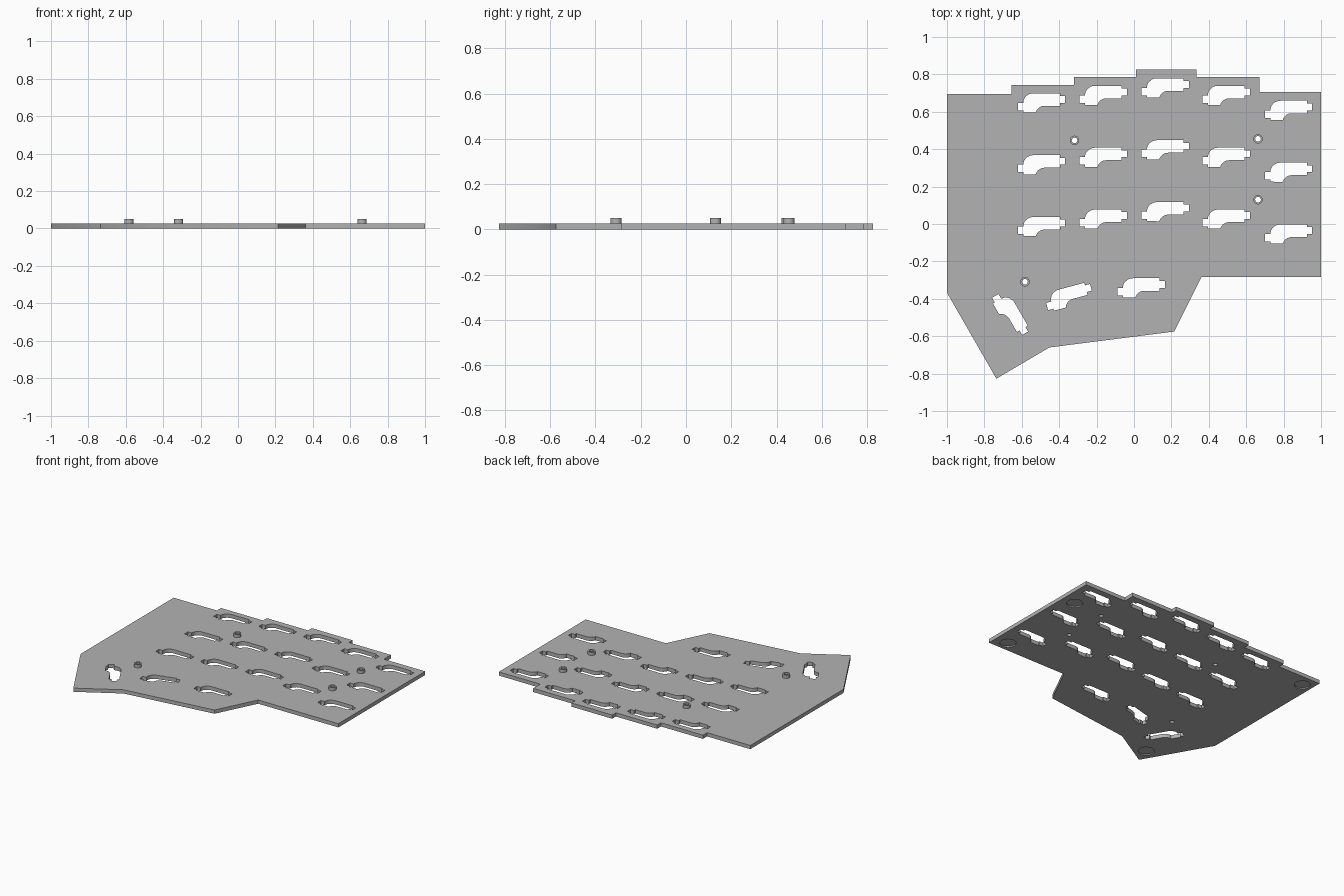
import bpy, bmesh, math
from mathutils import Matrix, Vector

cube = bpy.data.objects.get("Cube")
if cube:
    bpy.data.objects.remove(cube)

THICK, TOP = 0.027, 0.05

grey = bpy.data.materials.new("light_grey")
grey.use_nodes = True
grey.diffuse_color = (0.45, 0.45, 0.45, 1)
bsdf = next(n for n in grey.node_tree.nodes if n.type == 'BSDF_PRINCIPLED')
bsdf.inputs["Base Color"].default_value = grey.diffuse_color


def add_prism(bm, points, z0, z1):
    """Extrude a flat outline from z0 to z1."""
    face = bm.faces.new([bm.verts.new((x, y, z0)) for x, y in points])
    new = bmesh.ops.extrude_face_region(bm, geom=[face])["geom"]
    verts = [v for v in new if isinstance(v, bmesh.types.BMVert)]
    bmesh.ops.translate(bm, verts=verts, vec=(0, 0, z1 - z0))


def make_object(name, bm):
    bmesh.ops.recalc_face_normals(bm, faces=bm.faces[:])
    mesh = bpy.data.meshes.new(name)
    bm.to_mesh(mesh)
    bm.free()
    mesh.materials.append(grey)
    obj = bpy.data.objects.new(name, mesh)
    bpy.context.collection.objects.link(obj)
    return obj


def arc(cx, cy, rx, ry, a0, a1, n=8):
    angles = [math.radians(a0 + (a1 - a0) * i / n) for i in range(n + 1)]
    return [(cx + rx * math.cos(a), cy + ry * math.sin(a)) for a in angles]


def circle(x, y, r, n=32):
    return arc(x, y, r, r, 0, 360, n)[:-1]


# Plate outline, clockwise from the back right corner
outline = [(-1, .695), (-.655, .695), (-.655, .742), (-.32, .742), (-.32, .785),
           (.01, .785), (.01, .827), (.335, .827), (.335, .785), (.67, .785),
           (.67, .705), (1, .705), (1, -.284), (.36, -.284), (.215, -.575),
           (-.452, -.66), (-.736, -.827), (-1, -.367)]

# Socket slot: rounded S shape with a tab at each end
slot = ([(-.094, 0), (-.123, 0), (-.123, -.04), (-.094, -.04), (-.094, -.051)]
        + arc(.02, -.066, .05, .05, 163, 90)
        + [(.102, -.016), (.102, 0), (.13, 0), (.13, .037), (.102, .037), (.102, .051)]
        + arc(-.04, 0, .054, .051, 90, 180)[:-1])

# Slot placements: five columns of three, then the angled thumb cluster
columns = [(-.498, .648), (-.168, .688), (.163, .728), (.489, .688), (.823, .608)]
places = [(x, y - .331 * row, 0) for x, y in columns for row in range(3)]
places += [(.035, -.341, 0), (-.351, -.39, 15), (-.663, -.481, -60)]

standoffs = [(-.318, .447), (.663, .455), (.663, .13), (-.583, -.309)]
feet = [(.9, .47), (.9, -.21), (-.925, .61), (-.7, -.71)]

# Cutter holding slots, screw holes and foot recesses
bm = bmesh.new()
for x, y, angle in places:
    turn = Matrix.Rotation(math.radians(angle), 2)
    add_prism(bm, [turn @ Vector(p) + Vector((x, y)) for p in slot], -.05, .1)
for x, y in standoffs:
    add_prism(bm, circle(x, y, .015), -.05, .1)
for x, y in feet:
    add_prism(bm, circle(x, y, .053), -.05, .008)
cutter = make_object("plate_cutter", bm)
cutter.hide_render = True

# Plate
bm = bmesh.new()
add_prism(bm, outline, 0, THICK)
plate = make_object("plate", bm)
cut = plate.modifiers.new("cutouts", 'BOOLEAN')
cut.operation = 'DIFFERENCE'
cut.solver = 'EXACT'
cut.object = cutter
bpy.context.view_layer.objects.active = plate
bpy.ops.object.modifier_apply(modifier=cut.name)
bpy.data.objects.remove(cutter)

# Standoffs: short open tubes around the screw holes
parts = [plate]
for i, (x, y) in enumerate(standoffs):
    bm = bmesh.new()
    rings = [[bm.verts.new((px, py, z)) for px, py in circle(x, y, r)]
             for r, z in ((.025, THICK), (.025, TOP), (.015, TOP), (.015, THICK))]
    for a, b in zip(rings, rings[1:]):
        for k in range(len(a)):
            bm.faces.new((a[k - 1], a[k], b[k], b[k - 1]))
    parts.append(make_object(f"standoff_{i + 1}", bm))

# Smooth the round walls, keep the edges sharp
bpy.ops.object.select_all(action='DESELECT')
for obj in parts:
    obj.select_set(True)
bpy.ops.object.shade_smooth_by_angle(angle=math.radians(30))
